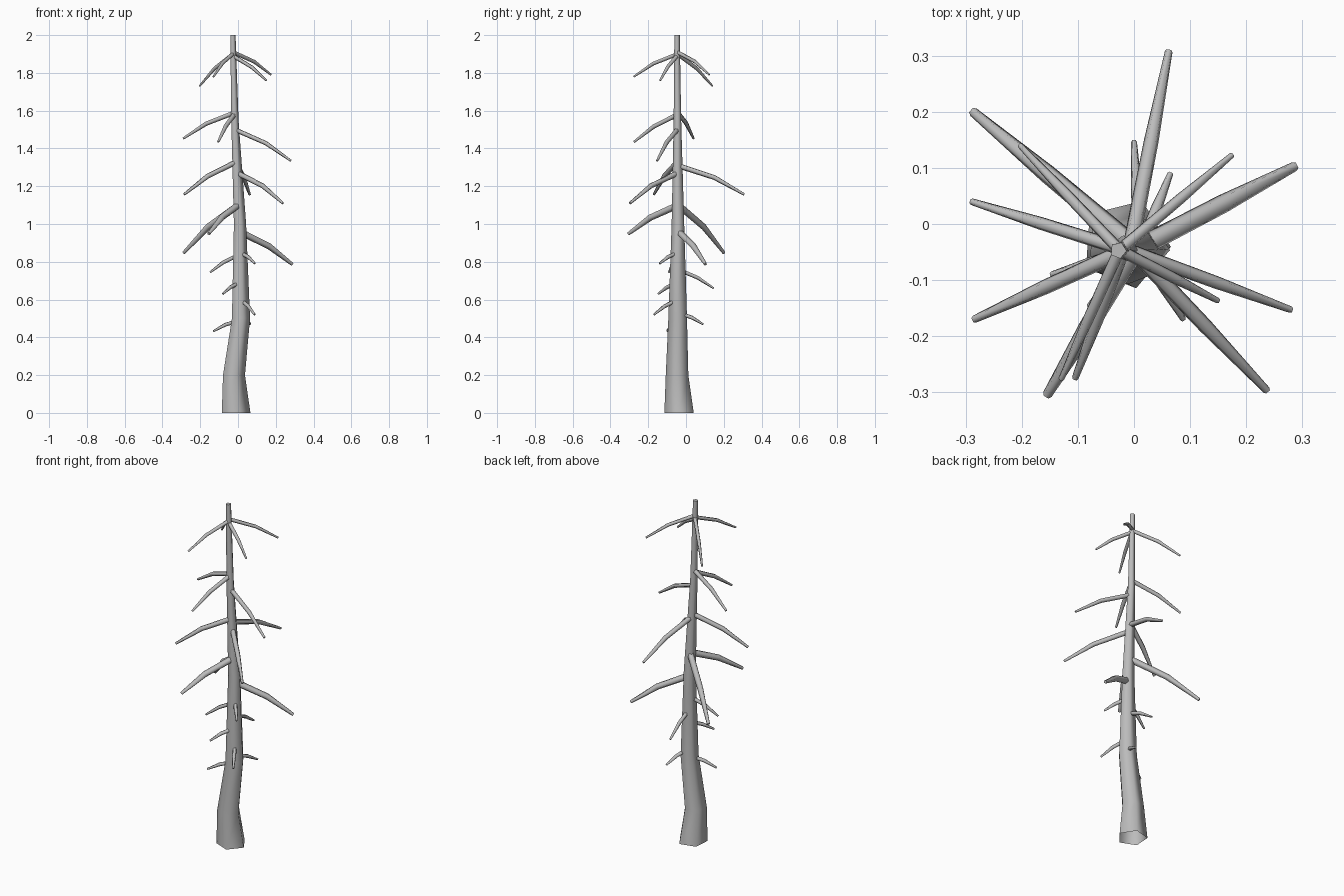
import bpy, bmesh, math
from mathutils import Vector

cube = bpy.data.objects.get("Cube")
if cube:
    bpy.data.objects.remove(cube, do_unlink=True)

# Bare wood colour
wood = bpy.data.materials.new("grey_wood")
wood.use_nodes = True
colour = (0.5, 0.5, 0.5, 1)
wood.diffuse_color = colour
wood.node_tree.nodes["Principled BSDF"].inputs["Base Color"].default_value = colour


def tube(name, points, radii, turn, level_rings=False, sides=5):
    """Tapered tube through the points, open at its root and capped at its tip."""
    bm = bmesh.new()
    rings = []
    last = len(points) - 1
    for i, (p, r) in enumerate(zip(points, radii)):
        if level_rings:
            side, up = Vector((1, 0, 0)), Vector((0, 1, 0))
        else:
            along = (points[min(i + 1, last)] - points[max(i - 1, 0)]).normalized()
            side = along.cross(Vector((0, 0, 1))).normalized()
            up = side.cross(along)
        ring = []
        for k in range(sides):
            a = math.tau * k / sides + math.radians(turn)
            ring.append(bm.verts.new(p + r * (math.cos(a) * side + math.sin(a) * up)))
        rings.append(ring)
    for low, high in zip(rings, rings[1:]):
        for k in range(sides):
            n = (k + 1) % sides
            # Level rings run the other way round than branch rings
            quad = (low[k], low[n], high[n], high[k])
            bm.faces.new(quad if level_rings else quad[::-1])
    bm.faces.new(rings[-1] if level_rings else rings[-1][::-1])
    mesh = bpy.data.meshes.new(name)
    bm.to_mesh(mesh)
    bm.free()
    mesh.materials.append(wood)
    obj = bpy.data.objects.new(name, mesh)
    bpy.context.collection.objects.link(obj)
    bpy.ops.object.select_all(action="DESELECT")
    obj.select_set(True)
    bpy.context.view_layer.objects.active = obj
    bpy.ops.object.shade_smooth_by_angle(angle=math.radians(80))


# Trunk: x, y, z, radius
trunk = [
    (-.016, -.035, 0, .082),
    (-.026, -.046, .2, .063),
    (.012, -.043, .5, .052),
    (.008, -.042, 1, .035),
    (-.018, -.045, 1.55, .021),
    (-.028, -.047, 2, .015),
]
tube("trunk", [Vector(t[:3]) for t in trunk], [t[3] for t in trunk],
     turn=-76, level_rings=True)


def trunk_centre(z):
    for a, b in zip(trunk, trunk[1:]):
        if z <= b[2]:
            return Vector(a[:3]).lerp(Vector(b[:3]), (z - a[2]) / (b[2] - a[2]))


# Branch tiers: radius, then tip x, y, z and root height
tiers = {
    "crown_branch": (.011, [
        (-.203, .14, 1.73, 1.9), (.175, .123, 1.79, 1.91),
        (-.13, -.277, 1.78, 1.9), (.15, -.137, 1.76, 1.89)]),
    "upper_branch": (.013, [
        (-.29, .04, 1.453, 1.59), (-.105, -.275, 1.435, 1.58),
        (.28, -.153, 1.335, 1.5)]),
    "middle_branch": (.015, [
        (-.285, -.17, 1.157, 1.33), (.062, .308, 1.157, 1.31),
        (.237, -.297, 1.11, 1.27)]),
    "lower_branch": (.019, [
        (-.287, .2, .847, 1.1), (-.155, -.305, .948, 1.1),
        (.287, .103, .787, .96)]),
    "stub_branch": (.0115, [
        (-.147, -.09, .745, .84), (.09, -.14, .79, .85),
        (0, .147, .66, .76), (-.08, -.147, .63, .69),
        (.088, -.17, .52, .6), (.065, .09, .47, .53),
        (-.13, -.1, .433, .49)]),
}
for name, (radius, branches) in tiers.items():
    for number, (x, y, z, root_z) in enumerate(branches, 1):
        root, tip = trunk_centre(root_z), Vector((x, y, z))
        bend = root.lerp(tip, .55)
        bend.z += .055 * (tip - root).length
        tube(f"{name}_{number}", [root, bend, tip],
             [radius, radius * .92, radius * .48], turn=-90)
